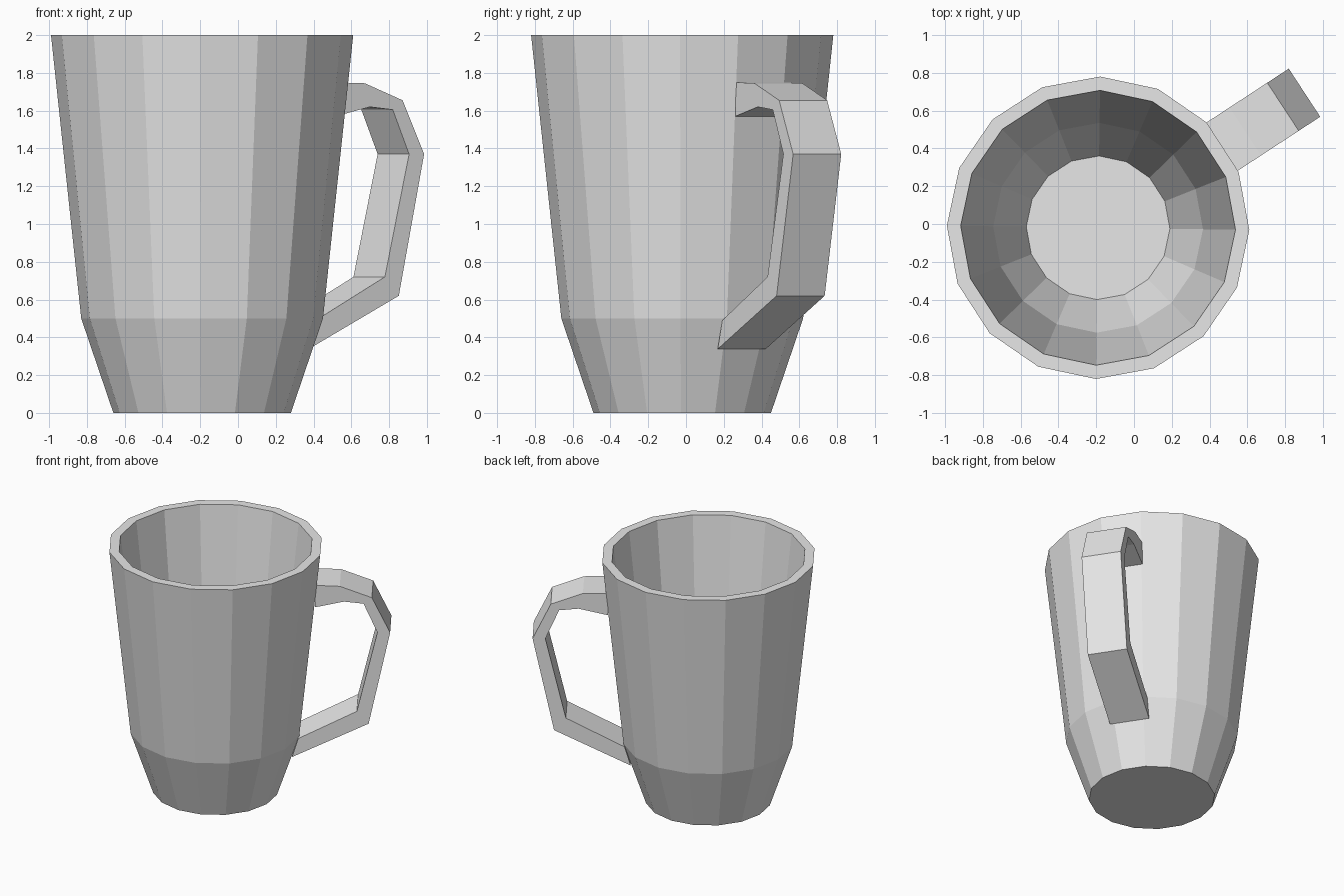
import bpy, bmesh, math
from mathutils import Matrix, Vector

cube = bpy.data.objects.get("Cube")
if cube:
    bpy.data.objects.remove(cube, do_unlink=True)

SIDES = 16
CENTRE = Vector((-0.19, -0.02, 0))

# One plain light grey for the whole mug
grey = bpy.data.materials.new("light_grey")
grey.use_nodes = True
grey.diffuse_color = (0.8, 0.8, 0.8, 1)
grey.node_tree.nodes["Principled BSDF"].inputs["Base Color"].default_value = (0.8, 0.8, 0.8, 1)


def finish(bm, name, turn):
    bmesh.ops.recalc_face_normals(bm, faces=bm.faces)
    mesh = bpy.data.meshes.new(name)
    bm.to_mesh(mesh)
    bm.free()
    mesh.materials.append(grey)
    obj = bpy.data.objects.new(name, mesh)
    obj.matrix_world = Matrix.Translation(CENTRE) @ Matrix.Rotation(math.radians(turn), 4, "Z")
    bpy.context.collection.objects.link(obj)
    return obj


# Cup body: outside wall, rim, then inside wall down to the floor
profile = [(0.47, 0), (0.64, 0.5), (0.80, 2), (0.727, 2), (0.555, 0.52), (0.38, 0.08)]
bm = bmesh.new()
rings = []
for radius, z in profile:
    ring = []
    for i in range(SIDES):
        a = math.tau * i / SIDES
        ring.append(bm.verts.new((radius * math.cos(a), radius * math.sin(a), z)))
    rings.append(ring)
for low, high in zip(rings, rings[1:]):
    for i in range(SIDES):
        j = (i + 1) % SIDES
        bm.faces.new((low[i], low[j], high[j], high[i]))
bm.faces.new(rings[0])
bm.faces.new(rings[-1])
finish(bm, "cup_body", -0.8)

# Handle: a band between an outer and an inner outline, (radius, height)
outer = [(0.745, 1.75), (0.93, 1.745), (1.169, 1.655), (1.305, 1.37), (1.145, 0.62), (0.575, 0.338)]
inner = [(0.745, 1.57), (0.962, 1.62), (1.107, 1.605), (1.21, 1.37), (1.057, 0.72), (0.62, 0.49)]
HALF = 0.152
bm = bmesh.new()
loops = []
for (ro, zo), (ri, zi) in zip(outer, inner):
    corners = [(ro, -HALF, zo), (ro, HALF, zo), (ri, HALF, zi), (ri, -HALF, zi)]
    loops.append([bm.verts.new(c) for c in corners])
for a, b in zip(loops, loops[1:]):
    for i in range(4):
        j = (i + 1) % 4
        bm.faces.new((a[i], a[j], b[j], b[i]))
bm.faces.new(loops[0])
bm.faces.new(loops[-1])
finish(bm, "handle", 33.2)
